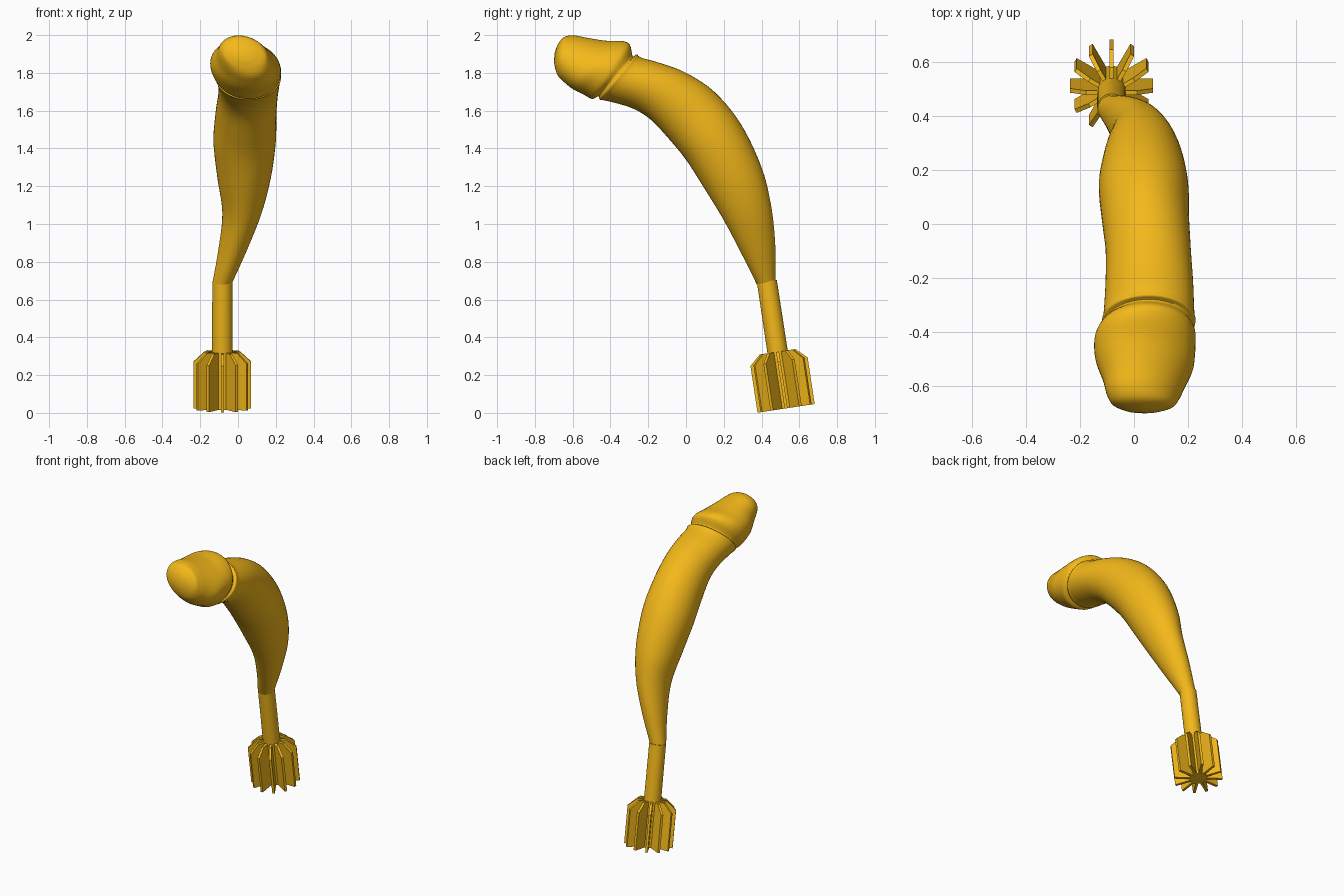
import bpy, bmesh, math
from mathutils import Vector, Matrix

if "Cube" in bpy.data.objects:
    bpy.data.objects.remove(bpy.data.objects["Cube"])

gold = bpy.data.materials.new("gold")
gold.diffuse_color = (0.9, 0.48, 0.01, 1)
gold.use_nodes = True
gold.node_tree.nodes["Principled BSDF"].inputs["Base Color"].default_value = gold.diffuse_color


def finish(bm, name, smooth=None):
    bmesh.ops.recalc_face_normals(bm, faces=bm.faces)
    me = bpy.data.meshes.new(name)
    bm.to_mesh(me)
    bm.free()
    ob = bpy.data.objects.new(name, me)
    bpy.context.collection.objects.link(ob)
    me.materials.append(gold)
    if smooth:
        bpy.context.view_layer.objects.active = ob
        ob.select_set(True)
        bpy.ops.object.shade_smooth_by_angle(angle=math.radians(smooth))
        ob.select_set(False)
    return ob


def spline(a, b, c, d, t):
    return 0.5 * (2 * b + (c - a) * t + (2 * a - 5 * b + 4 * c - d) * t * t
                  + (3 * b - a - 3 * c + d) * t ** 3)


# Body cross-sections: upper y, z, lower y, z, x min, x max, sideways lean
SECTIONS = [
    (.475, .70, .375, .68, -.135, -.03, 0),
    (.472, .90, .295, .84, -.103, .05, 0),
    (.45, 1.10, .20, 1.02, -.083, .125, 0),
    (.40, 1.30, .09, 1.20, -.11, .175, 0),
    (.29, 1.53, 0, 1.34, -.13, .20, 0),
    (.15, 1.70, -.09, 1.45, -.12, .203, 0),
    (0, 1.80, -.19, 1.555, -.105, .21, 0),
    (-.13, 1.85, -.29, 1.615, -.105, .218, 0),
    (-.235, 1.88, -.42, 1.652, -.112, .223, 0),
    (-.262, 1.898, -.455, 1.657, -.118, .227, 0),
    (-.282, 1.888, -.465, 1.676, -.108, .212, 0),
    (-.298, 1.95, -.497, 1.662, -.13, .226, -.01),
    (-.34, 1.969, -.54, 1.684, -.145, .226, -.02),
    (-.42, 1.97, -.60, 1.715, -.14, .217, -.03),
    (-.52, 1.985, -.65, 1.755, -.112, .185, -.03),
    (-.59, 1.998, -.678, 1.785, -.098, .163, -.03),
    (-.645, 1.99, -.692, 1.82, -.078, .142, -.02),
    (-.68, 1.95, -.699, 1.86, -.03, .09, -.01),
]
SEG, STEPS = 48, 5

# Curved body
rows = []
n = len(SECTIONS)
for i in range(n - 1):
    q = [SECTIONS[max(0, min(n - 1, i + k))] for k in (-1, 0, 1, 2)]
    for s in range(STEPS):
        rows.append([spline(*v, s / STEPS) for v in zip(*q)])
rows.append(SECTIONS[-1])

bm = bmesh.new()
rings = []
for uy, uz, ly, lz, x0, x1, lean in rows:
    up, low = Vector((lean, uy, uz)), Vector((-lean, ly, lz))
    mid, half = (up + low) / 2, (up - low) / 2
    cx, rx = (x0 + x1) / 2, (x1 - x0) / 2
    ring = []
    for k in range(SEG):
        a = math.tau * k / SEG
        ring.append(bm.verts.new(mid + half * math.sin(a) + Vector((cx + rx * math.cos(a), 0, 0))))
    rings.append(ring)
for r, q in zip(rings, rings[1:]):
    for k in range(SEG):
        j = (k + 1) % SEG
        bm.faces.new((r[k], r[j], q[j], q[k]))
bm.faces.new(rings[0])
tip = bm.verts.new((.03, -.696, 1.905))
for k in range(SEG):
    bm.faces.new((rings[-1][k], rings[-1][(k + 1) % SEG], tip))
finish(bm, "body", 50)

# Tilted frame shared by rod and fins
frame = Matrix.Translation((-.083, .53, .024)) @ Matrix.Rotation(math.radians(8.6), 4, 'X')

# Rod
bm = bmesh.new()
bmesh.ops.create_cone(bm, cap_ends=True, segments=32, radius1=.055, radius2=.053, depth=.68,
                      matrix=frame @ Matrix.Translation((0, 0, .34)))
finish(bm, "rod", 30)

# Radial fins with chamfered top corners
FIN = [(.03, 0), (.153, 0), (.153, .25), (.095, .303), (.03, .303)]
T = .008
bm = bmesh.new()
for i in range(12):
    m = frame @ Matrix.Rotation(math.tau * i / 12, 4, 'Z')
    a = [bm.verts.new(m @ Vector((r, -T, z))) for r, z in FIN]
    b = [bm.verts.new(m @ Vector((r, T, z))) for r, z in FIN]
    bm.faces.new(a)
    bm.faces.new(b[::-1])
    for k in range(len(FIN)):
        j = (k + 1) % len(FIN)
        bm.faces.new((a[k], b[k], b[j], a[j]))
finish(bm, "fins")
